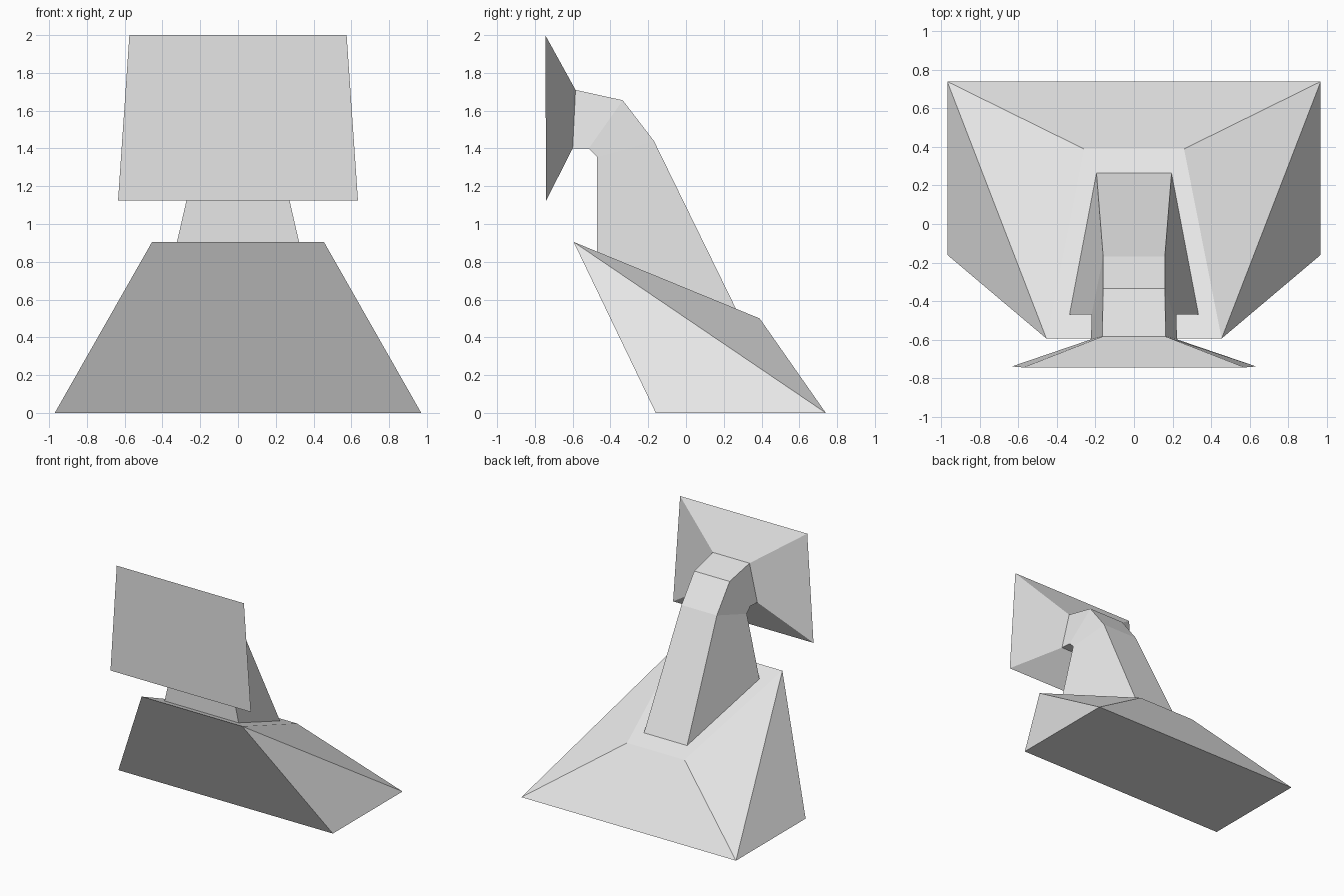
import bpy
import bmesh

cube = bpy.data.objects.get("Cube")
if cube:
    bpy.data.objects.remove(cube, do_unlink=True)

# Single grey material
grey = bpy.data.materials.new("light_grey")
grey.use_nodes = True
colour = (0.8, 0.8, 0.8, 1)
grey.diffuse_color = colour
grey.node_tree.nodes["Principled BSDF"].inputs["Base Color"].default_value = colour


def loft(name, stations, split_sides=False):
    """Skin a chain of mirrored sections; each is two (half width, y, z) points."""
    bm = bmesh.new()
    rings = []
    for (wa, ya, za), (wb, yb, zb) in stations:
        rings.append([bm.verts.new(p) for p in
                      ((-wa, ya, za), (wa, ya, za), (wb, yb, zb), (-wb, yb, zb))])
    for a, b in zip(rings, rings[1:]):
        for i in range(4):
            j = (i + 1) % 4
            if split_sides and i % 2:
                # Fold the side along the diagonal from low back to high front
                back, front = (i, j) if i == 1 else (j, i)
                bm.faces.new((a[back], a[front], b[front]))
                bm.faces.new((a[back], b[front], b[back]))
            else:
                bm.faces.new((a[i], a[j], b[j], b[i]))
    bm.faces.new(rings[0])
    bm.faces.new(rings[-1])
    bmesh.ops.recalc_face_normals(bm, faces=bm.faces)
    mesh = bpy.data.meshes.new(name)
    bm.to_mesh(mesh)
    bm.free()
    mesh.materials.append(grey)
    obj = bpy.data.objects.new(name, mesh)
    bpy.context.collection.objects.link(obj)
    return obj


# Wedge base, with its front edge raised and overhanging
loft("base", [((0.97, 0.74, 0), (0.97, -0.16, 0)),
              ((0.26, 0.39, 0.5), (0.455, -0.595, 0.905))], split_sides=True)

# Bent neck, each section given as back/top edge then front/underside edge
collar = ((0.165, -0.585, 1.71), (0.225, -0.6, 1.4))
loft("neck", [((0.195, 0.265, 0.55), (0.335, -0.47, 0.853)),
              ((0.16, -0.17, 1.44), (0.22, -0.47, 1.355)),
              ((0.16, -0.335, 1.655), (0.22, -0.515, 1.4)),
              collar])

# Flared head ending in a flat front panel
loft("head", [collar, ((0.575, -0.745, 2), (0.635, -0.74, 1.125))])
